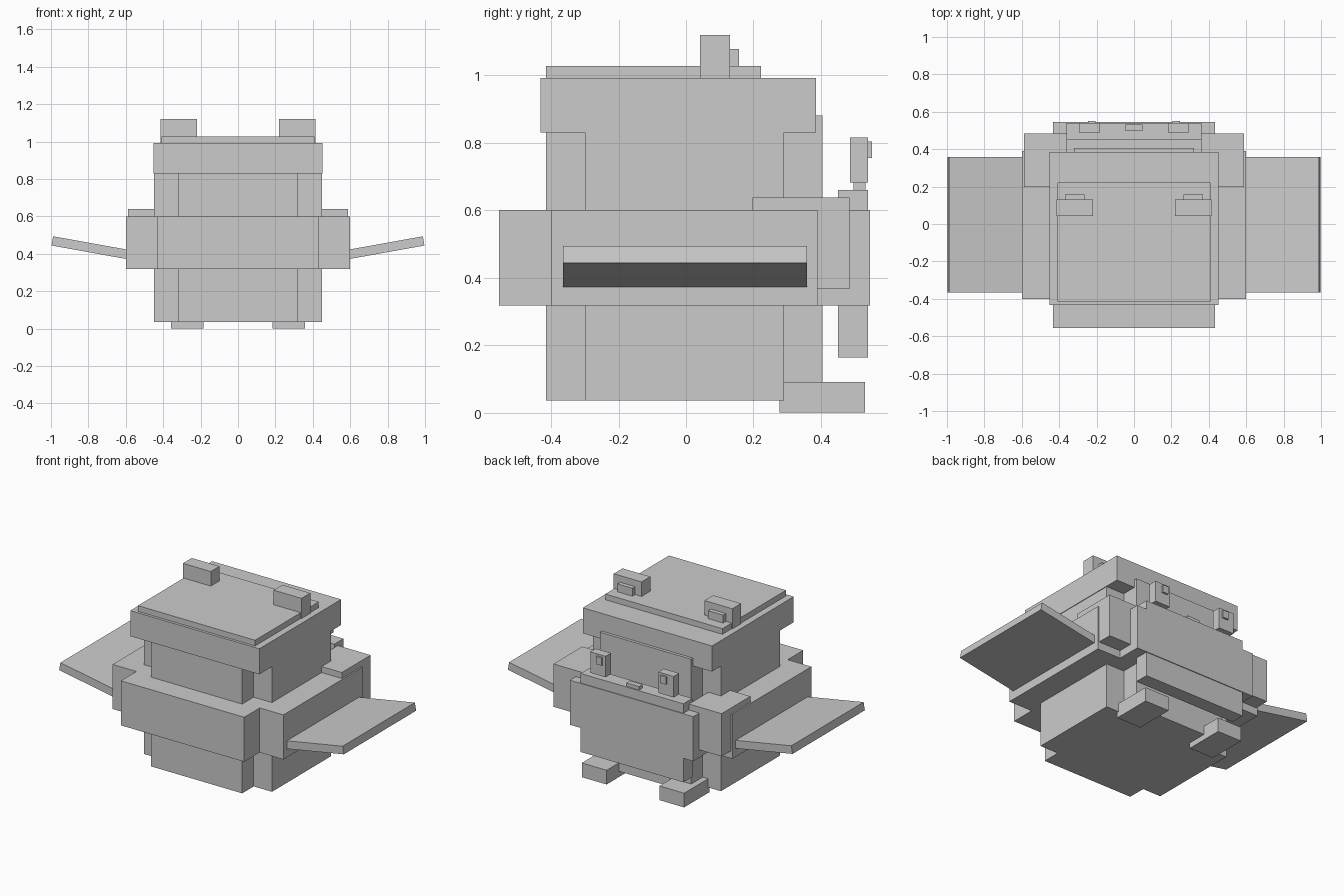
import bpy
import math
from mathutils import Vector

cube = bpy.data.objects.get("Cube")
if cube:
    bpy.data.objects.remove(cube, do_unlink=True)

GREY = (0.6, 0.6, 0.6, 1.0)
grey = bpy.data.materials.new("light_grey")
grey.use_nodes = True
grey.diffuse_color = GREY
grey.node_tree.nodes["Principled BSDF"].inputs["Base Color"].default_value = GREY


def box(name, x, y, z, tilt=0.0):
    """Box spanning the given (min, max) ranges, optionally tilted about y."""
    spans = (x, y, z)
    centre = Vector([(a + b) / 2 for a, b in spans])
    size = Vector([b - a for a, b in spans])
    bpy.ops.mesh.primitive_cube_add(size=1, location=centre, rotation=(0, tilt, 0))
    ob = bpy.context.object
    ob.name = name
    ob.scale = size
    ob.data.materials.append(grey)
    return ob


def pair(name, x, y, z, tilt=0.0):
    """Matching boxes on the left (+x) and right (-x)."""
    box("left_" + name, x, y, z, tilt)
    box("right_" + name, (-x[1], -x[0]), y, z, -tilt)


# Body: two crossed blocks give notched corners
box("body_long", (-0.32, 0.32), (-0.415, 0.405), (0.035, 0.88))
box("body_wide", (-0.448, 0.448), (-0.30, 0.29), (0.035, 0.85))

# Belt around the middle, crossed the same way
box("belt_long", (-0.432, 0.432), (-0.555, 0.545), (0.318, 0.60))
box("belt_wide", (-0.598, 0.598), (-0.40, 0.39), (0.318, 0.60))

# Lid and the thin plate on it
box("lid", (-0.452, 0.452), (-0.432, 0.386), (0.83, 0.992))
box("lid_plate", (-0.41, 0.41), (-0.415, 0.222), (0.98, 1.028))
pair("lid_block", (0.22, 0.415), (0.042, 0.13), (0.99, 1.12))
pair("lid_block_nub", (0.265, 0.37), (0.12, 0.157), (1.028, 1.078))

# Back panel, shoulder blocks and face details
box("back_panel", (-0.36, 0.36), (0.45, 0.54), (0.163, 0.66))
pair("shoulder_block", (0.36, 0.589), (0.197, 0.485), (0.367, 0.638))
pair("eye", (0.185, 0.292), (0.486, 0.54), (0.682, 0.815))
pair("eye_nub", (0.205, 0.245), (0.53, 0.552), (0.755, 0.803))
box("nose", (-0.045, 0.045), (0.497, 0.532), (0.65, 0.682))

# Feet
pair("foot", (0.185, 0.358), (0.277, 0.53), (0.0, 0.09))

# Side wings, rising outwards
pair("wing", (0.56, 0.996), (-0.365, 0.358), (0.405, 0.455), -math.radians(10.2))
